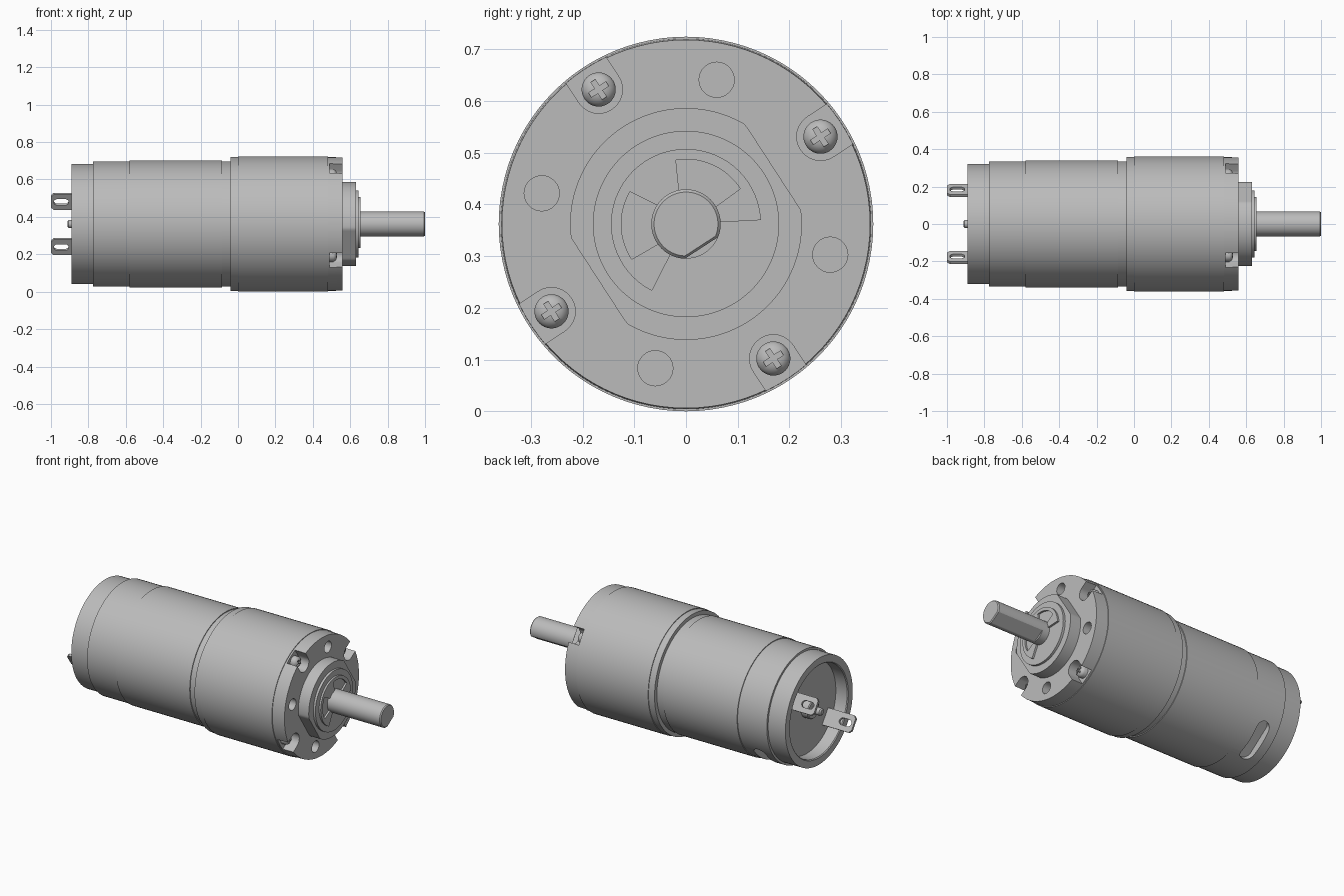
import bpy, bmesh
from math import cos, sin, pi, radians
from mathutils import Matrix, Vector

if "Cube" in bpy.data.objects:
    bpy.data.objects.remove(bpy.data.objects["Cube"])

AXIS = Vector((0, 0, 0.362))   # height of the shaft line
TILT = 33                      # turn of the face pattern, degrees
SEG = 96

steel = bpy.data.materials.new("grey_steel")
steel.use_nodes = True
grey = (0.5, 0.5, 0.5, 1)
steel.diffuse_color = grey
steel.node_tree.nodes["Principled BSDF"].inputs["Base Color"].default_value = grey


def finish(name, bm, frame=None):
    if frame:
        bm.transform(frame)
    bmesh.ops.translate(bm, verts=bm.verts, vec=AXIS)
    bmesh.ops.recalc_face_normals(bm, faces=bm.faces)
    mesh = bpy.data.meshes.new(name)
    bm.to_mesh(mesh)
    bm.free()
    mesh.materials.append(steel)
    obj = bpy.data.objects.new(name, mesh)
    bpy.context.collection.objects.link(obj)
    return obj


def loft(name, rings, frame=None):
    """Skin a row of equal rings and cap both ends."""
    bm = bmesh.new()
    rows = [[bm.verts.new(p) for p in ring] for ring in rings]
    for a, b in zip(rows, rows[1:]):
        for i in range(len(a)):
            j = (i + 1) % len(a)
            bm.faces.new((a[i], a[j], b[j], b[i]))
    bm.faces.new(rows[0])
    bm.faces.new(rows[-1])
    return finish(name, bm, frame)


def polar(a, r):
    return r * cos(a), r * sin(a)


def lathe(name, profile, seg=SEG, frame=None):
    """Turn (x, radius) points about the x axis."""
    return loft(name, [[(x, *polar(2 * pi * i / seg, r)) for i in range(seg)]
                       for x, r in profile], frame)


def prism(name, outline, x0, x1, frame=None):
    return loft(name, [[(x, y, z) for y, z in outline] for x in (x0, x1)], frame)


def obround(half, r, n=12):
    """Long round-ended outline along its second axis."""
    pts = [polar(pi * i / n, r) for i in range(n + 1)]
    return [(y, z + half) for y, z in pts] + [(-y, -z - half) for y, z in pts]


def box(w, h):
    return [(-w, -h), (w, -h), (w, h), (-w, h)]


def flatted(r, dist, angle, both, seg=144):
    """Circle trimmed by one or two flats."""
    pts = []
    for i in range(seg):
        a = 2 * pi * i / seg
        c = cos(a - radians(angle))
        c = abs(c) if both else max(c, 0)
        pts.append(polar(a, min(r, dist / c) if c > 0.01 else r))
    return pts


def cut(obj, cutters):
    for c in cutters:
        m = obj.modifiers.new("cut", "BOOLEAN")
        m.operation, m.solver, m.object = "DIFFERENCE", "EXACT", c
        bpy.context.view_layer.objects.active = obj
        bpy.ops.object.modifier_apply(modifier=m.name)
        bpy.data.objects.remove(c)
    return obj


def spin(deg, r=0):
    return Matrix.Rotation(radians(deg), 4, "X") @ Matrix.Translation((0, r, 0))


def radial(deg, x, r):
    """Frame whose x axis points outward, y along the shaft."""
    c, s = cos(radians(deg)), sin(radians(deg))
    return Matrix(((0, 1, 0, x), (c, 0, s, r * c), (s, 0, -c, r * s), (0, 0, 0, 1)))


# Motor can with hollow rear cup and a vent slot
can = lathe("motor_can", [(-0.81, 0.275), (-0.885, 0.275), (-0.89, 0.28), (-0.89, 0.322),
                          (-0.775, 0.322), (-0.775, 0.335), (0, 0.335)])
cut(can, [prism("slot_cutter", obround(0.08, 0.04), 0.29, 0.4, radial(-53, -0.68, 0))])

# Thin sleeve wrapped round the can
lathe("motor_sleeve", [(-0.58, 0.34), (-0.085, 0.34)])

# Gearbox housing with screw notches and mounting holes in the front face
gearbox = lathe("gearbox_housing", [(-0.04, 0.358), (0, 0.358), (0, 0.362), (0.48, 0.362),
                                    (0.48, 0.358), (0.56, 0.356)])
notch = [polar(pi / 2 + pi * i / 16, 0.046) for i in range(17)]
notch += [(0.1, -0.046), (0.1, 0.046)]
cutters = []
for k in range(4):
    cutters.append(prism("notch_cutter", notch, 0.49, 0.6, spin(TILT + 90 * k, 0.31)))
    cutters.append(lathe("hole_cutter", [(0.46, 0.034), (0.6, 0.034)], 32,
                         spin(78 + 90 * k, 0.285)))
cut(gearbox, cutters)

# Cross-head screws
for k in range(4):
    place = spin(TILT + 90 * k, 0.31)
    screw = lathe("screw_%d" % (k + 1), [(0.48, 0.033), (0.51, 0.033), (0.519, 0.029),
                                         (0.526, 0.02), (0.529, 0.01)], 32, place)
    cross = [prism("cross_cutter", box(*size), 0.516, 0.6, place)
             for size in ((0.02, 0.005), (0.005, 0.02))]
    cut(screw, cross)

# Front boss with two flats, bearing and retaining clip
prism("front_boss", flatted(0.224, 0.201, TILT, True), 0.55, 0.63)
lathe("bearing", [(0.62, 0.18), (0.644, 0.18)])
clip = [polar(radians(a), 0.145) for a in range(3, 244, 4)]
for a in range(243, 2, -3):
    window = 33 <= a <= 99 or 150 <= a <= 213
    clip.append(polar(radians(a), 0.125 if window else 0.064))
prism("retaining_clip", clip, 0.64, 0.655)

# Output shaft: round root, then a D-shaped length with a bevelled tip
lathe("shaft_root", [(0.6, 0.067), (0.69, 0.067)], 64)
d_cut = flatted(0.067, 0.055, -57, False)
tip = [(y * 0.92, z * 0.92) for y, z in d_cut]
loft("output_shaft", [[(x, y, z) for y, z in ring]
                      for x, ring in ((0.68, d_cut), (0.994, d_cut), (1.0, tip))])

# Rear bush and shaft end
lathe("rear_bush", [(-0.8, 0.055), (-0.85, 0.055), (-0.855, 0.05)], 48)
lathe("rear_shaft_end", [(-0.84, 0.022), (-0.905, 0.022), (-0.912, 0.014)], 32)

# Solder terminals with eyelets
tab = [(0.2, -0.05), (0.2, 0.05), (0.015, 0.05), (0, 0.035), (0, -0.035), (0.015, -0.05)]
eyelet = [(z + 0.055, y) for y, z in obround(0.02, 0.02)]
for side, angle in (("left", 34), ("right", 214)):
    place = radial(angle, -1.0, 0.216)
    plate = prism("terminal_" + side, tab, -0.008, 0.008, place)
    cut(plate, [prism("eyelet_cutter", eyelet, -0.05, 0.05, place)])

# Smooth round walls, keep edges sharp
bpy.ops.object.select_all(action="DESELECT")
for obj in bpy.context.collection.objects:
    if obj.type == "MESH" and steel.name in obj.data.materials:
        obj.select_set(True)
        bpy.context.view_layer.objects.active = obj
bpy.ops.object.shade_smooth_by_angle(angle=radians(30))
